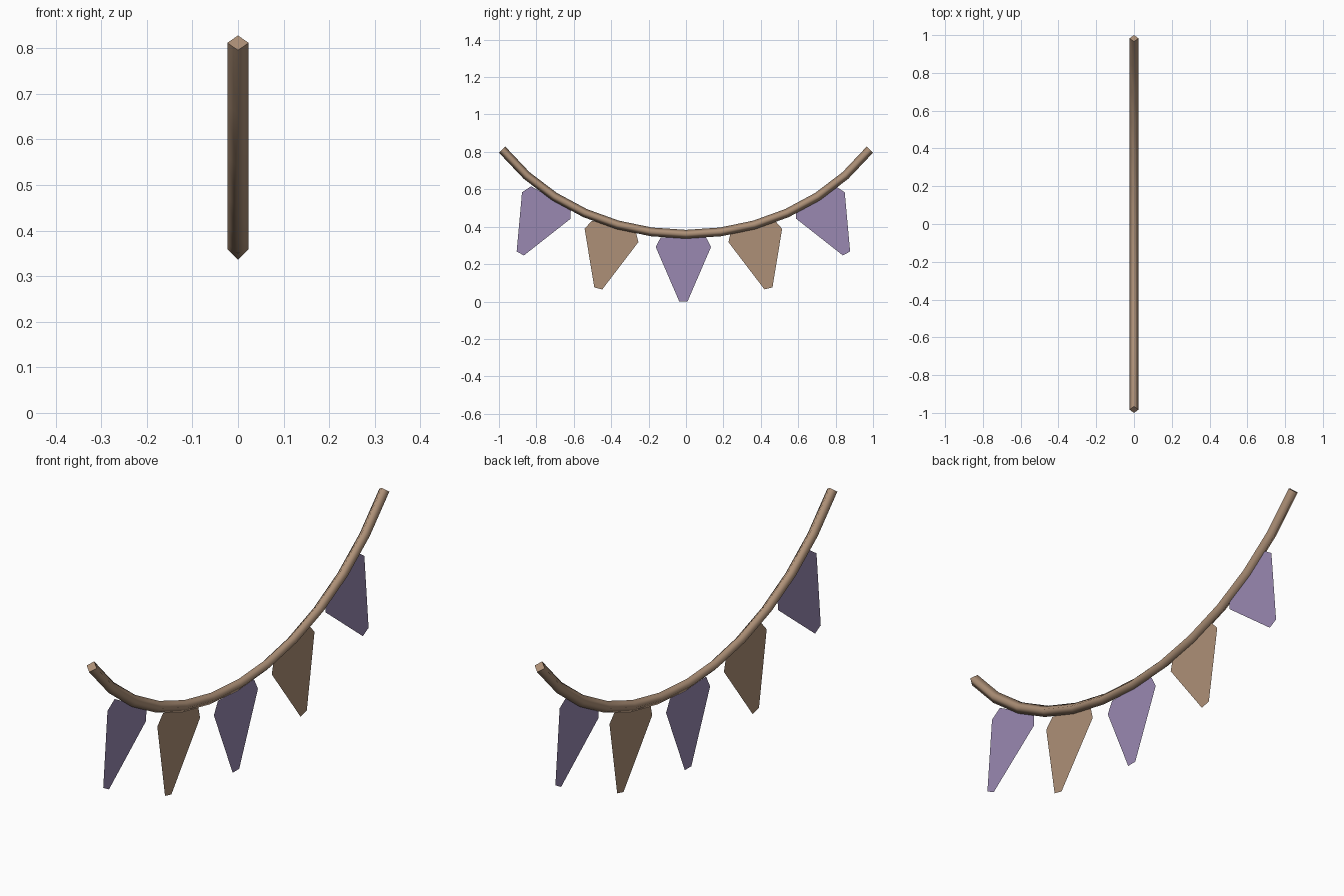
import bpy, bmesh, math
from mathutils import Vector, Matrix
from mathutils.geometry import interpolate_bezier

cube = bpy.data.objects.get("Cube")
if cube:
    bpy.data.objects.remove(cube)


def material(name, rgb):
    mat = bpy.data.materials.new(name)
    mat.use_nodes = True
    mat.diffuse_color = (*rgb, 1)
    mat.node_tree.nodes["Principled BSDF"].inputs["Base Color"].default_value = (*rgb, 1)
    return mat


def add_object(name, bm, mat):
    mesh = bpy.data.meshes.new(name)
    bm.to_mesh(mesh)
    bm.free()
    mesh.materials.append(mat)
    obj = bpy.data.objects.new(name, mesh)
    bpy.context.collection.objects.link(obj)
    return obj


tan = material("tan", (0.42, 0.28, 0.185))
purple = material("purple", (0.32, 0.25, 0.44))

# Sagging rope: a diamond section swept along a curve in the YZ plane
SEGMENTS, RADIUS = 12, 0.0235
path = interpolate_bezier(Vector((0, -0.983, 0.812)), Vector((0, -0.5, 0.209)),
                          Vector((0, 0.5, 0.209)), Vector((0, 0.983, 0.812)), SEGMENTS + 1)
side = Vector((1, 0, 0))
bm = bmesh.new()
rings = []
for i, point in enumerate(path):
    before = path[max(i - 1, 0)]
    after = path[min(i + 1, SEGMENTS)]
    # Average the neighbouring segment directions for an even mitre
    tangent = ((point - before).normalized() + (after - point).normalized()).normalized()
    normal = side.cross(tangent)
    rings.append([bm.verts.new(point + d * RADIUS) for d in (side, normal, -side, -normal)])
for a, b in zip(rings, rings[1:]):
    for k in range(4):
        j = (k + 1) % 4
        bm.faces.new((a[k], a[j], b[j], b[k])).smooth = True
# Flat end caps with crisp rims
for ring in (rings[0], rings[-1]):
    cap = bm.faces.new(ring)
    for edge in cap.edges:
        edge.smooth = False
bmesh.ops.recalc_face_normals(bm, faces=bm.faces)
add_object("rope", bm, tan)

# Pennants: thin cloth outlines, each hung square to the rope from its tip position
half = [(0.022, 0), (0.148, 0.292), (0.121, 0.343)]
outline = half + [(-y, z) for y, z in reversed(half)]


def pennant(name, y, z, angle, mat):
    bm = bmesh.new()
    turn = Matrix.Rotation(math.radians(angle), 3, 'X')
    bm.faces.new([bm.verts.new(turn @ Vector((0, u, v)) + Vector((0, y, z)))
                  for u, v in outline])
    add_object(name, bm, mat)


CENTRE = -0.014
pennant("middle_pennant", CENTRE, 0, 0, purple)
for end, s in (("front", -1), ("back", 1)):
    pennant(end + "_inner_pennant", CENTRE + s * 0.455, 0.07, s * 14, tan)
    pennant(end + "_outer_pennant", CENTRE + s * 0.872, 0.257, s * 28.5, purple)
